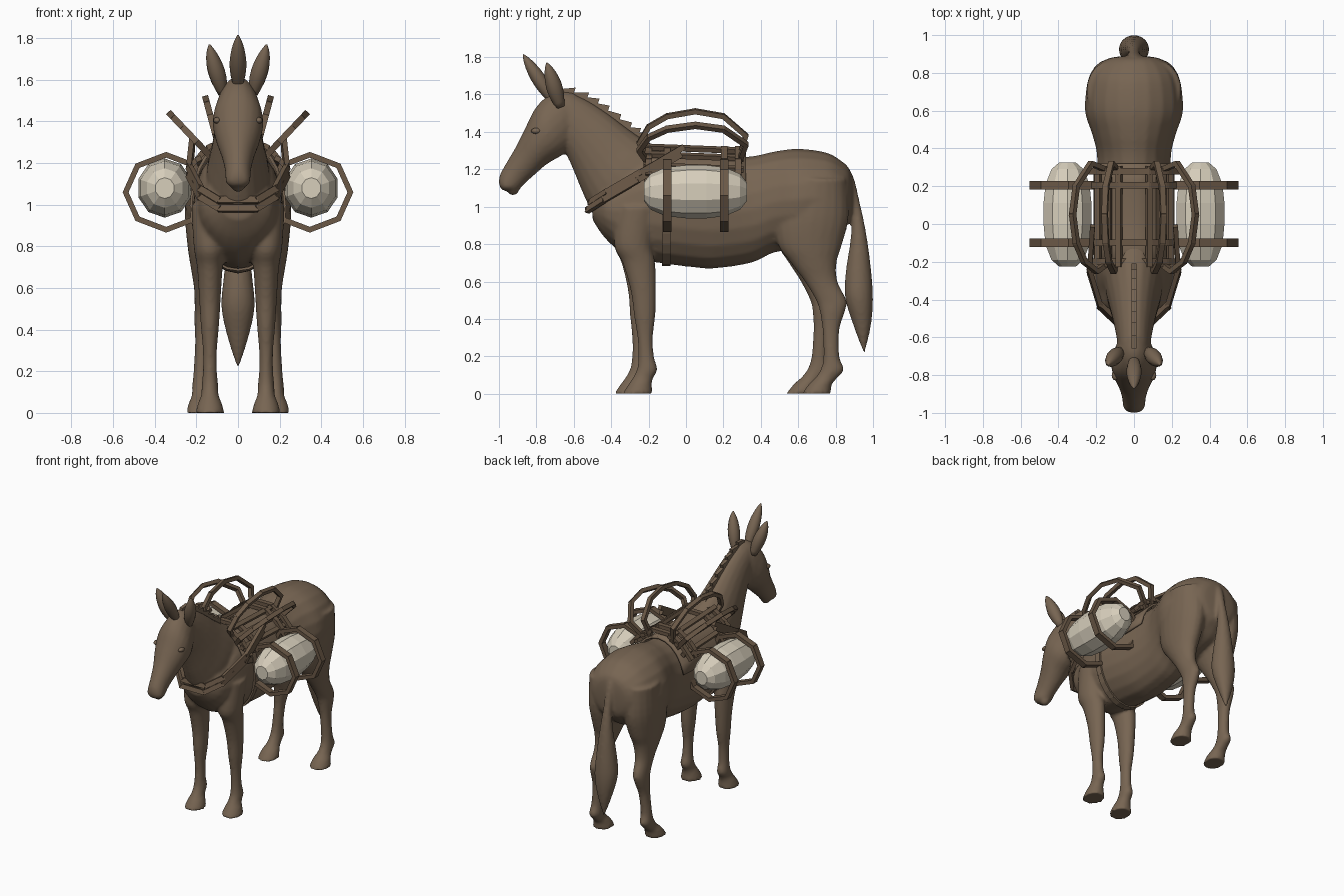
import bpy, bmesh, math
from mathutils import Vector, Matrix

if "Cube" in bpy.data.objects:
    bpy.data.objects.remove(bpy.data.objects["Cube"])


def material(name, rgb):
    m = bpy.data.materials.new(name)
    m.diffuse_color = (*rgb, 1)
    m.use_nodes = True
    m.node_tree.nodes["Principled BSDF"].inputs["Base Color"].default_value = m.diffuse_color
    return m


FUR = material("brown_fur", (0.185, 0.130, 0.085))
WOOD = material("brown_wood", (0.145, 0.098, 0.062))
CLOTH = material("cream_cloth", (0.68, 0.62, 0.50))


def finish(bm, name, mat, smooth=False):
    bmesh.ops.recalc_face_normals(bm, faces=bm.faces)
    me = bpy.data.meshes.new(name)
    bm.to_mesh(me)
    bm.free()
    ob = bpy.data.objects.new(name, me)
    bpy.context.collection.objects.link(ob)
    me.materials.append(mat)
    for p in me.polygons:
        p.use_smooth = smooth
    return ob


def spline(rows, sub):
    """Catmull-Rom through rows of numbers."""
    out, n = [], len(rows)
    for i in range(n - 1):
        a, b, c, d = (rows[max(0, min(n - 1, i + k))] for k in (-1, 0, 1, 2))
        for s in range(sub):
            t = s / sub
            out.append([0.5 * (2 * q + (r - p) * t + (2 * p - 5 * q + 4 * r - w) * t * t
                               + (3 * q - p - 3 * r + w) * t ** 3) for p, q, r, w in zip(a, b, c, d)])
    return out + [list(rows[-1])]


def loft(bm, rows, sides=20, sub=4):
    """Rows: y1, z1, y2, z2 (opposite edge points), centre x, half width."""
    rings = []
    for y1, z1, y2, z2, x, w in spline(rows, sub):
        ring = []
        for k in range(sides):
            a = 2 * math.pi * k / sides
            c, s = math.cos(a), math.sin(a)
            ring.append(bm.verts.new((x + s * max(w, .004), (y1 + y2) / 2 + c * (y1 - y2) / 2,
                                      (z1 + z2) / 2 + c * (z1 - z2) / 2)))
        rings.append(ring)
    for r, q in zip(rings, rings[1:]):
        for k in range(sides):
            bm.faces.new((r[k], r[(k + 1) % sides], q[(k + 1) % sides], q[k]))
    bm.faces.new(rings[0])
    bm.faces.new(rings[-1])


def bars(bm, pts, w, h, normal, closed=False):
    """Chain of straight bars; h is measured along normal, w across it."""
    pts = [Vector(p) for p in pts]
    for p, q in zip(pts, pts[1:] + pts[:1] if closed else pts[1:]):
        d = (q - p).normalized()
        n = Vector(normal)
        n = (n - d * n.dot(d)).normalized()
        s = d.cross(n)
        m = Matrix((d * ((q - p).length + w * .5), s * w, n * h)).transposed().to_4x4()
        m.translation = (p + q) / 2
        bmesh.ops.create_cube(bm, size=1, matrix=m)


def flat(rows, x, w_list=None):
    return [(a, z, b, z, x, w) for z, a, b, w in rows]


# ---- animal: lofted trunk, neck, head and legs fused into one skin
bm = bmesh.new()
trunk = [(.89, 1.06, .05, .07), (.875, 1.06, .14, .14), (.83, 1.06, .20, .185), (.75, 1.05, .245, .24),
         (.6, 1.04, .26, .27), (.47, 1.025, .22, .27), (.35, .985, .195, .285), (.15, .965, .205, .295),
         (0, .975, .215, .295), (-.15, .995, .215, .295), (-.27, 1.0, .205, .28), (-.36, .98, .19, .215),
         (-.44, .99, .16, .15), (-.50, 1.0, .08, .07)]
loft(bm, [(y, z + h, y, z - h, 0, w) for y, z, w, h in trunk])
loft(bm, [(-.06, 1.27, -.40, .85, 0, .16), (-.2, 1.345, -.50, .97, 0, .15), (-.3, 1.41, -.555, 1.08, 0, .13),
          (-.42, 1.50, -.60, 1.19, 0, .11), (-.53, 1.57, -.64, 1.28, 0, .095), (-.62, 1.61, -.68, 1.36, 0, .085)])
loft(bm, [(-.60, 1.61, -.56, 1.50, 0, .04), (-.68, 1.615, -.58, 1.38, 0, .085), (-.75, 1.585, -.62, 1.31, 0, .108),
          (-.81, 1.52, -.67, 1.27, 0, .122), (-.86, 1.42, -.74, 1.23, 0, .108), (-.91, 1.32, -.81, 1.17, 0, .08),
          (-.96, 1.235, -.865, 1.12, 0, .064), (-.995, 1.17, -.90, 1.085, 0, .06),
          (-1.0, 1.12, -.935, 1.085, 0, .054), (-.985, 1.09, -.955, 1.085, 0, .03)])
# lower lip
bmesh.ops.create_uvsphere(bm, u_segments=12, v_segments=8, radius=.035,
                          matrix=Matrix.Translation((0, -.925, 1.095)))
fore = [(1.0, -.37, -.14, .09), (.8, -.385, -.18, .078), (.7, -.345, -.17, .062), (.55, -.31, -.175, .052),
        (.42, -.3, -.185, .044), (.3, -.288, -.205, .034), (.2, -.288, -.205, .034), (.13, -.3, -.19, .04),
        (.085, -.325, -.215, .042), (.05, -.35, -.225, .056), (0, -.385, -.222, .07)]
hind = [(1.15, .55, .86, .12), (.95, .48, .87, .115), (.8, .49, .835, .095), (.7, .56, .805, .075),
        (.6, .635, .81, .054), (.5, .695, .858, .046), (.44, .715, .85, .044), (.34, .73, .82, .036),
        (.2, .735, .82, .036), (.13, .72, .845, .04), (.085, .69, .81, .042), (.05, .655, .78, .056),
        (0, .62, .775, .07)]
for side in (-1, 1):
    back = .045 if side > 0 else 0
    loft(bm, [(a + back * max(0, 1 - z / .8), z, b + back * max(0, 1 - z / .8), z,
               side * .135, w) for z, a, b, w in fore])
    back = -.085 if side < 0 else 0
    loft(bm, [(a + back * max(0, 1 - z / .8), z, b + back * max(0, 1 - z / .8), z,
               side * (.13 + .05 * min(1, 1.15 - z)), w) for z, a, b, w in hind])
# tail
loft(bm, [(.80, 1.2, .82, 1.12, 0, .03), (.885, 1.18, .85, 1.12, 0, .03), (.93, 1.02, .885, 1.0, 0, .028),
          (.965, .85, .88, .83, 0, .045), (.99, .66, .855, .66, 0, .068), (1.0, .5, .85, .52, 0, .08),
          (.988, .36, .89, .38, 0, .052), (.957, .22, .948, .22, 0, .006)])
body = finish(bm, "animal_body", FUR, True)
rm = body.modifiers.new("fuse", 'REMESH')
rm.mode, rm.voxel_size, rm.use_smooth_shade = 'VOXEL', .011, True
sm = body.modifiers.new("soften", 'SMOOTH')
sm.factor, sm.iterations = .5, 5

# ---- ears and forelock
bm = bmesh.new()


def leaf(base, tip, width, depth):
    base, tip = Vector(base), Vector(tip)
    rows = []
    for t, f in ((0, .5), (.25, .9), (.5, 1), (.75, .75), (.92, .36), (1, .05)):
        c = base.lerp(tip, t)
        rows.append((c.y - depth * f, c.z - depth * f * .4, c.y + depth * f, c.z + depth * f * .4, c.x, width * f))
    loft(bm, rows, 12, 2)


for side in (-1, 1):
    leaf((side * .075, -.67, 1.53), (side * .137, -.745, 1.77), .042, .04)
leaf((0, -.71, 1.56), (0, -.87, 1.815), .04, .036)
finish(bm, "ears", FUR, True)

# ---- eyes
bm = bmesh.new()
for side in (-1, 1):
    bmesh.ops.create_uvsphere(bm, u_segments=12, v_segments=8, radius=1, matrix=Matrix.Translation(
        (side * .1, -.8, 1.405)) @ Matrix.Diagonal((.018, .028, .016, 1)))
finish(bm, "eyes", FUR, True)

# ---- mane: saw-toothed crest
bm = bmesh.new()
crest = spline([(-.22, 1.35), (-.3, 1.40), (-.42, 1.49), (-.53, 1.56), (-.66, 1.605)], 2)
for (y0, z0), (y1, z1) in zip(crest, crest[1:]):
    prof = [(y0 + .03, z0 - .04), (y0, z0 + .015), (y0 + .012, z0 + .05), (y1, z1 + .025), (y1, z1 - .04)]
    l, r = ([bm.verts.new((x, y, z)) for y, z in prof] for x in (-.012, .012))
    bm.faces.new(l)
    bm.faces.new(r)
    for k in range(5):
        bm.faces.new((l[k], l[k - 1], r[k - 1], r[k]))
finish(bm, "mane", FUR)

# ---- cargo rolls
bm = bmesh.new()
for side in (-1, 1):
    loft(bm, [(y, 1.08 + r, y, 1.08 - r, side * .352, r * .94) for y, r in
              ((-.225, .05), (-.19, .095), (-.11, .13), (0, .142), (.11, .142), (.21, .13), (.29, .095), (.325, .05))],
         10, 1)
finish(bm, "cargo_rolls", CLOTH)

# ---- eight-sided hoops holding the rolls
bm = bmesh.new()
for side in (-1, 1):
    for y in (-.1, .205):
        ring = [(side * (.345 + .195 * math.sin(a)), y, 1.06 + .18 * math.cos(a))
                for a in [math.pi * k / 4 for k in range(8)]]
        bars(bm, ring, .026, .045, (0, 1, 0), True)
finish(bm, "roll_hoops", WOOD)

# ---- leaning side arches
bm = bmesh.new()
arch = [(-.20, 0), (-.25, .35), (-.2, .68), (-.1, .9), (.05, 1), (.2, .9), (.32, .5), (.28, 0)]
for side in (-1, 1):
    for (x0, z0), (x1, z1) in (((.13, 1.23), (.325, 1.435)), ((.085, 1.25), (.155, 1.51))):
        n = Vector((side * (z1 - z0), 0, x0 - x1))
        bars(bm, [(side * (x0 + (x1 - x0) * h), y, z0 + (z1 - z0) * h) for y, h in arch], .026, .03, n)
finish(bm, "side_arches", WOOD)

# ---- saddle pad over the back
bm = bmesh.new()
grid = []
for y, z in ((-.22, 1.03), (-.1, 1.0), (.05, .985), (.2, .985), (.32, .99)):
    grid.append([bm.verts.new((.222 * math.sin(a), y, z + .298 * math.cos(a)))
                 for a in [math.radians(-75 + 15 * k) for k in range(11)]])
for r, q in zip(grid, grid[1:]):
    for k in range(10):
        bm.faces.new((r[k], r[k + 1], q[k + 1], q[k]))
pad = finish(bm, "saddle_pad", FUR, True)
pad.modifiers.new("thickness", 'SOLIDIFY').thickness = .015

# ---- pack frame: rails along the back, cross bars and central hoops
bm = bmesh.new()
for side in (-1, 1):
    for x, z in ((.08, 1.30), (.135, 1.26), (.19, 1.2)):
        bars(bm, [(side * x, -.22, z + .02), (side * x, .3, z)], .03, .025, (side * .5, 0, 1))
for y in (-.2, -.1, .205, .28):
    bars(bm, [(-.24, y, 1.17), (-.17, y, 1.25), (-.08, y, 1.31), (.08, y, 1.31), (.17, y, 1.25), (.24, y, 1.17)],
         .025, .035, (0, 1, 0))
finish(bm, "pack_frame", WOOD)

# ---- girth strap under the belly
bm = bmesh.new()
bars(bm, [(.226 * math.sin(a), -.105, .99 + .302 * math.cos(a)) for a in
          [math.radians(50 + 13 * k) for k in range(21)]], .012, .045, (0, 1, 0))
finish(bm, "girth_strap", FUR)

# ---- breast collar: two stacked strips around the chest
bm = bmesh.new()
half = [(.09, -.525, 1.0), (.18, -.44, 1.055), (.235, -.26, 1.16), (.22, -.03, 1.295)]
path = [(-x, y, z) for x, y, z in reversed(half)] + half
for dy, dz in ((0, -.018), (.015, .022)):
    bars(bm, [(x, y + dy, z + dz) for x, y, z in path], .025, .032, (0, .35, 1))
finish(bm, "breast_collar", WOOD)
